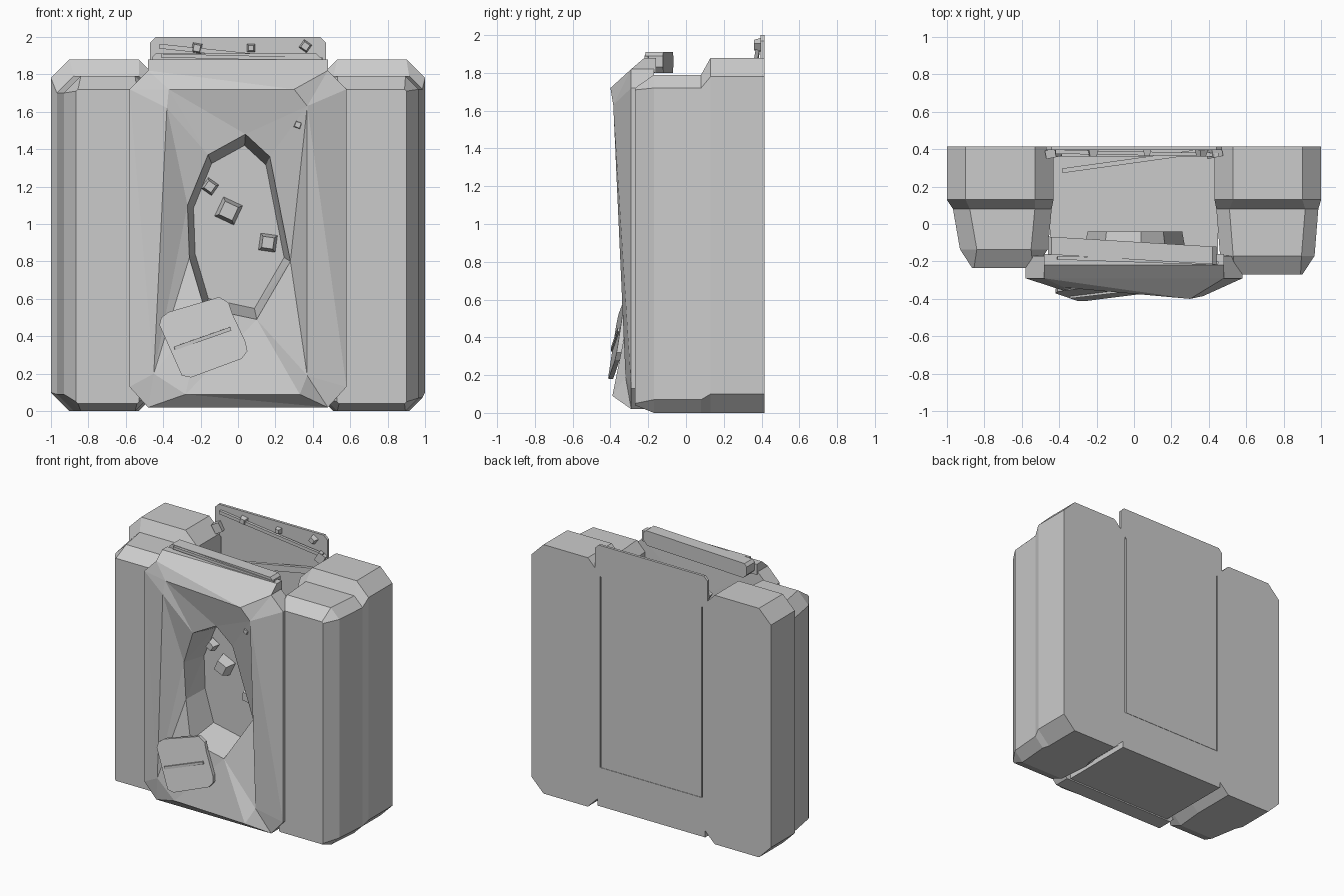
import bpy, bmesh, math
from mathutils import Matrix, Vector, Euler

cube = bpy.data.objects.get("Cube")
if cube:
    bpy.data.objects.remove(cube)

grey = bpy.data.materials.new("worn_grey")
grey.use_nodes = True
grey.diffuse_color = (0.6, 0.6, 0.6, 1)
grey.node_tree.nodes["Principled BSDF"].inputs["Base Color"].default_value = (0.6, 0.6, 0.6, 1)


def finish(name, bm):
    bmesh.ops.recalc_face_normals(bm, faces=bm.faces)
    mesh = bpy.data.meshes.new(name)
    bm.to_mesh(mesh)
    bm.free()
    mesh.materials.append(grey)
    obj = bpy.data.objects.new(name, mesh)
    bpy.context.collection.objects.link(obj)
    return obj


def loft(name, rings, facet=False):
    """Skin equal-length rings of points and cap both ends."""
    bm = bmesh.new()
    loops = [[bm.verts.new(p) for p in ring] for ring in rings]
    n = len(loops[0])
    for a, b in zip(loops, loops[1:]):
        for i in range(n):
            j = (i + 1) % n
            bm.faces.new((a[i], a[j], b[j], b[i]))
    bm.faces.new(loops[0])
    bm.faces.new(loops[-1])
    if facet:
        bmesh.ops.triangulate(bm, faces=[f for f in bm.faces if len(f.verts) == 4])
    return finish(name, bm)


def box(name, lo, hi, turn=(0, 0, 0)):
    lo, hi = Vector(lo), Vector(hi)
    bm = bmesh.new()
    m = Matrix.LocRotScale((lo + hi) / 2, Euler(turn), hi - lo)
    bmesh.ops.create_cube(bm, size=1, matrix=m)
    return finish(name, bm)


def slab(name, outline, y0, y1, skew=0):
    return loft(name, [[(x, y + skew * x, z) for x, z in outline] for y in (y0, y1)])


def bar(name, a, b, depth, height):
    """Straight strip between two points."""
    a, b = Vector(a), Vector(b)
    d = b - a
    m = Matrix.LocRotScale((a + b) / 2, d.to_track_quat('X', 'Z'), (d.length, depth, height))
    bm = bmesh.new()
    bmesh.ops.create_cube(bm, size=1, matrix=m)
    return finish(name, bm)


def stud(name, pos, size, spin):
    """Square stud with a narrower front."""
    bm = bmesh.new()
    m = (Matrix.Translation(pos) @ Matrix.Rotation(math.radians(spin), 4, 'Y')
         @ Matrix.Rotation(math.pi / 2, 4, 'X') @ Matrix.Rotation(math.pi / 4, 4, 'Z'))
    bmesh.ops.create_cone(bm, cap_ends=True, segments=4, radius1=size * 0.75,
                          radius2=size * 0.5, depth=size * 0.8, matrix=m)
    return finish(name, bm)


# Side tanks: chamfered sections lofted from back to front
def section(side, y, inner, outer, low, high, c):
    pts = [(inner, low + c), (inner + c, low), (outer - c, low), (outer, low + c),
           (outer, high - c), (outer - c, high), (inner + c, high), (inner, high - c)]
    return [(side * x, y, z) for x, z in pts]


for side, name, cut, front, c in ((1, "left_tank", 0, -0.27, .07),
                                  (-1, "right_tank", 0.035, -0.235, .09)):
    loft(name, [
        section(side, 0.415, 0.43, 1.0, 0, 1.88, 0.1),
        section(side, 0.13, 0.43, 1.0, 0, 1.88, 0.1),
        section(side, 0.08, 0.44, 0.985 - cut / 2, 0, 1.79, c),
        section(side, front + 0.1, 0.46, 0.965 - cut, 0, 1.79, c),
        section(side, front, 0.53, 0.9 - cut, 0.04, 1.72, 0.01)])

# Torn front panel: outer rim, raised ridge, pinched hole rim, pocket
rim = [(-.48, 1.82), (.48, 1.82), (.58, 1.72), (.58, .13),
       (.48, .02), (-.48, .02), (-.58, .13), (-.58, 1.72)]
ridge = [(-.37, -.34, 1.72), (.3, -.4, 1.72), (.37, -.385, 1.63), (.37, -.32, .19),
         (.33, -.39, .09), (-.28, -.36, .09), (-.45, -.32, .2), (-.38, -.355, 1.62)]
hole = [(-.16, -.31, 1.37), (.04, -.32, 1.48), (.17, -.31, 1.36), (.28, -.22, .8),
        (.1, -.31, .49), (-.18, -.31, .55), (-.26, -.25, .82), (-.27, -.26, 1.1)]


def shrink(k, y):
    return [(x * k, y, 0.98 + (z - 0.98) * k) for x, _, z in hole]


loft("front_panel", [
    shrink(0.92, -0.04), shrink(1.0, -0.16),
    [(x, -.17, z) for x, z in rim], [(x, -.29, z) for x, z in rim],
    ridge, hole, shrink(0.88, -0.065)], facet=True)

# Collar over the front panel
loft("top_lip", [[(s * .48, y, z) for y, z in
                  ((-.29, 1.82), (-.22, 1.88), (-.16, 1.88), (-.16, 1.8))] for s in (-1, 1)])
collar = [(-.46, 1.83), (-.43, 1.8), (.41, 1.8), (.44, 1.83),
          (.44, 1.89), (.42, 1.91), (-.44, 1.91), (-.46, 1.89)]
slab("collar", collar, -.19, -.095, -0.06)
bar("collar_strip", (-.41, -.18, 1.9), (.45, -.21, 1.88), 0.02, 0.02)

# Back wall, hatch and floor
hatch = [(-.42, .325), (.42, .325), (.42, 1.76), (.47, 1.8), (.47, 1.97),
         (.44, 2.0), (-.44, 2.0), (-.47, 1.97), (-.47, 1.8), (-.42, 1.76)]
slab("back_hatch", hatch, 0.395, 0.415)
box("lower_back", (-.45, .36, .03), (.45, .415, .323))
box("floor", (-.45, -.2, .03), (.45, .415, .07))

# Loose strips and hinge stubs
bar("hatch_strip", (-.42, .385, 1.95), (.45, .37, 1.86), 0.02, 0.025)
bar("inner_strip", (-.38, .285, 1.62), (.41, .395, 1.72), 0.025, 0.045)
for s in (-1, 1):
    box("hinge_stub", (s * .43 - .03, .355, 1.8), (s * .43 + .03, .4, 1.87), (0, s * .5, .2))

# Bent loose plate on the lower front
plate = [(-.42, .46), (-.41, .5), (-.37, .53), (-.2, .58), (-.1, .61), (-.05, .58),
         (-.03, .52), (.04, .37), (.05, .32), (.02, .28), (-.25, .18), (-.3, .19)]
loft("loose_plate", [[(x, -.41 + t + .18 * (z - .2) + .06 * (x + .3), z) for x, z in plate]
                     for t in (0, .025)])
bar("plate_strip", (-.34, -.385, .335), (-.04, -.35, .44), 0.025, 0.02)

# Scattered studs
studs = [(-.22, .38, 1.94, .05, 10), (.07, .38, 1.94, .04, 0), (.36, .38, 1.95, .05, 35),
         (.32, -.355, 1.53, .04, 20), (-.15, -.1, 1.2, .065, 35), (-.05, -.1, 1.07, .11, 25),
         (.16, -.1, .9, .085, 8)]
for x, y, z, size, spin in studs:
    stud("stud", (x, y, z), size, spin)
